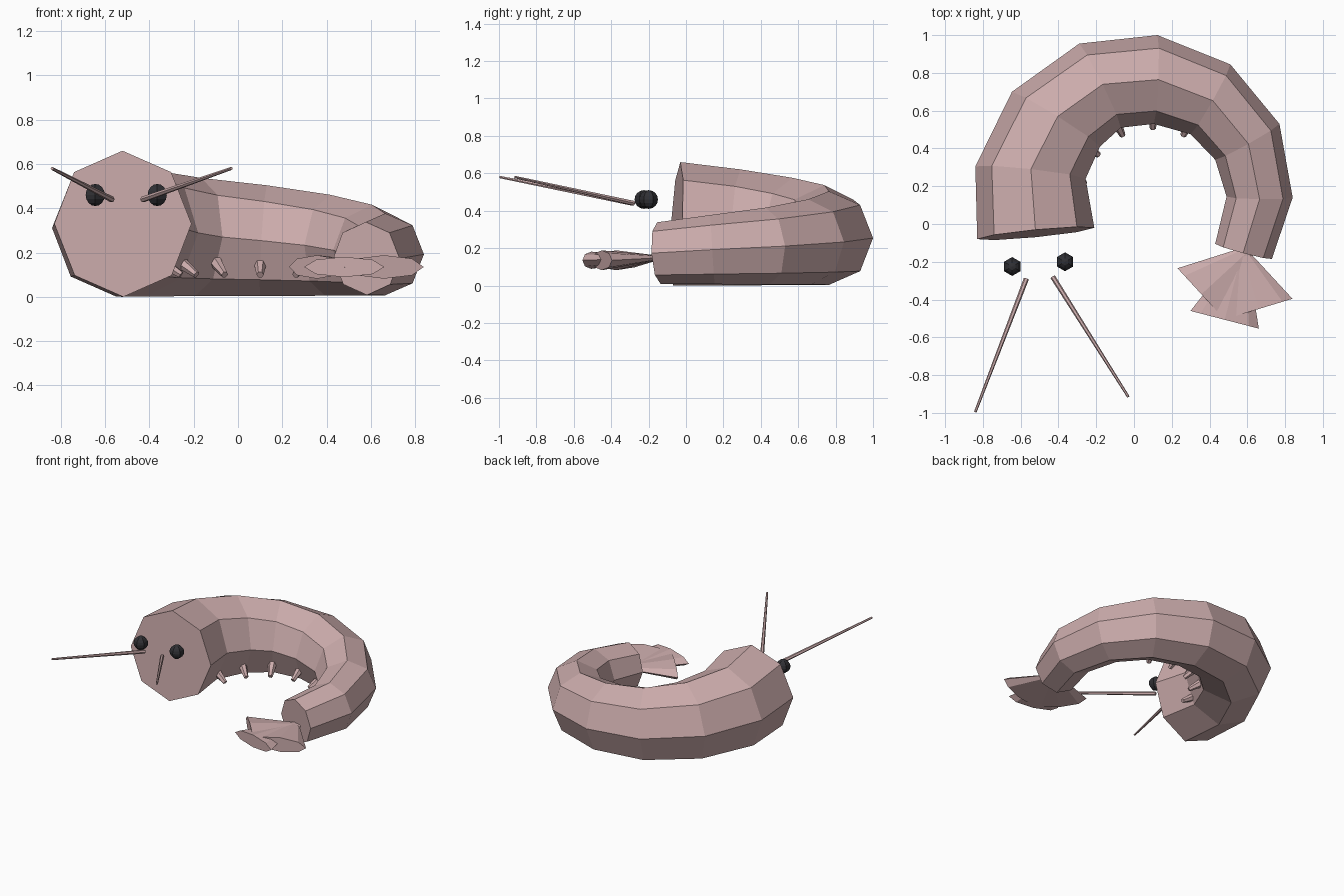
import bpy, bmesh
from math import sin, cos, pi, radians
from mathutils import Vector

cube = bpy.data.objects.get("Cube")
if cube:
    bpy.data.objects.remove(cube, do_unlink=True)

UP = Vector((0, 0, 1))


def material(name, color):
    m = bpy.data.materials.new(name)
    m.use_nodes = True
    m.diffuse_color = color
    bsdf = m.node_tree.nodes["Principled BSDF"]
    bsdf.inputs["Base Color"].default_value = color
    bsdf.inputs["Roughness"].default_value = 0.7
    return m


PINK = material("shell_pink", (0.60, 0.41, 0.41, 1))
BLACK = material("eye_black", (0.03, 0.03, 0.035, 1))


def finish(name, bm, mat):
    bmesh.ops.recalc_face_normals(bm, faces=bm.faces[:])
    mesh = bpy.data.meshes.new(name)
    bm.to_mesh(mesh)
    bm.free()
    mesh.materials.append(mat)
    ob = bpy.data.objects.new(name, mesh)
    bpy.context.scene.collection.objects.link(ob)
    return ob


def ring(center, u, v, sides):
    """Elliptical cross-section with half axes u and v."""
    steps = [2 * pi * k / sides for k in range(sides)]
    return [center + u * cos(a) + v * sin(a) for a in steps]


def loft(name, rings, mat):
    """Skin a list of cross-sections and close both ends."""
    bm = bmesh.new()
    loops = [[bm.verts.new(p) for p in r] for r in rings]
    n = len(loops[0])
    for a, b in zip(loops, loops[1:]):
        for k in range(n):
            j = (k + 1) % n
            bm.faces.new((a[k], a[j], b[j], b[k]))
    bm.faces.new(loops[0])
    bm.faces.new(loops[-1])
    return finish(name, bm, mat)


def rod(name, start, end, r0, r1, sides):
    """Tapered round rod between two points."""
    start, end = Vector(start), Vector(end)
    axis = (end - start).normalized()
    u = axis.cross(UP).normalized()
    v = u.cross(axis)
    loft(name, [ring(start, u * r0, v * r0, sides),
                ring(end, u * r1, v * r1, sides)], PINK)


# Curled body: outer point, inner point and half height of each section
sections = [
    ((-0.83, -0.08), (-0.21, -0.02), 0.33),
    ((-0.84, 0.305), (-0.256, 0.24), 0.31),
    ((-0.646, 0.70), (-0.18, 0.41), 0.287),
    ((-0.29, 0.955), (-0.07, 0.51), 0.267),
    ((0.124, 1.0), (0.105, 0.53), 0.25),
    ((0.51, 0.845), (0.30, 0.475), 0.228),
    ((0.77, 0.53), (0.43, 0.34), 0.205),
    ((0.84, 0.14), (0.49, 0.145), 0.185),
    ((0.73, -0.185), (0.43, -0.105), 0.165),
]
body = []
for i, (outer, inner, height) in enumerate(sections):
    o, n = Vector((*outer, 0)), Vector((*inner, 0))
    half = (o - n) / 2
    along = half.cross(UP).normalized()
    center = (o + n) / 2 + UP * (height + 0.001 * i)
    body.append(ring(center, half, (UP + along * 0.06) * height, 8))
loft("body", body, PINK)

# Floating eyes
for name, pos in (("right_eye", (-0.645, -0.225, 0.46)),
                  ("left_eye", (-0.365, -0.2, 0.46))):
    bm = bmesh.new()
    bmesh.ops.create_uvsphere(bm, u_segments=6, v_segments=8, radius=0.05)
    bmesh.ops.translate(bm, vec=pos, verts=bm.verts[:])
    finish(name, bm, BLACK)

# Antennae
rod("right_antenna", (-0.57, -0.29, 0.44), (-0.84, -0.995, 0.58), 0.014, 0.007, 6)
rod("left_antenna", (-0.43, -0.28, 0.44), (-0.03, -0.915, 0.58), 0.014, 0.007, 6)

# Small legs along the inside of the curl
hub = Vector((0.1, 0.14, 0))
for i in range(5):
    a = radians(168 - 26 * i)
    d = Vector((cos(a), sin(a), 0))
    rod(f"leg_{i + 1}", hub + d * 0.47 + UP * 0.165,
        hub + d * 0.365 + UP * 0.1, 0.032, 0.016, 6)

# Tail fan: three flattened cones
for name, root, mid, tilt in (
        ("right_tail_fin", (0.62, -0.13), (0.357, -0.372), 0.053),
        ("middle_tail_fin", (0.575, -0.14), (0.48, -0.507), 0.046),
        ("left_tail_fin", (0.56, -0.12), (0.66, -0.45), 0.053)):
    a, b = Vector((*root, 0.15)), Vector((*mid, 0.135))
    side = (b - a).cross(UP).normalized()
    loft(name, [ring(a, side * 0.02, UP * 0.008, 8),
                ring(b, side * 0.187, UP * tilt, 8)], PINK)
